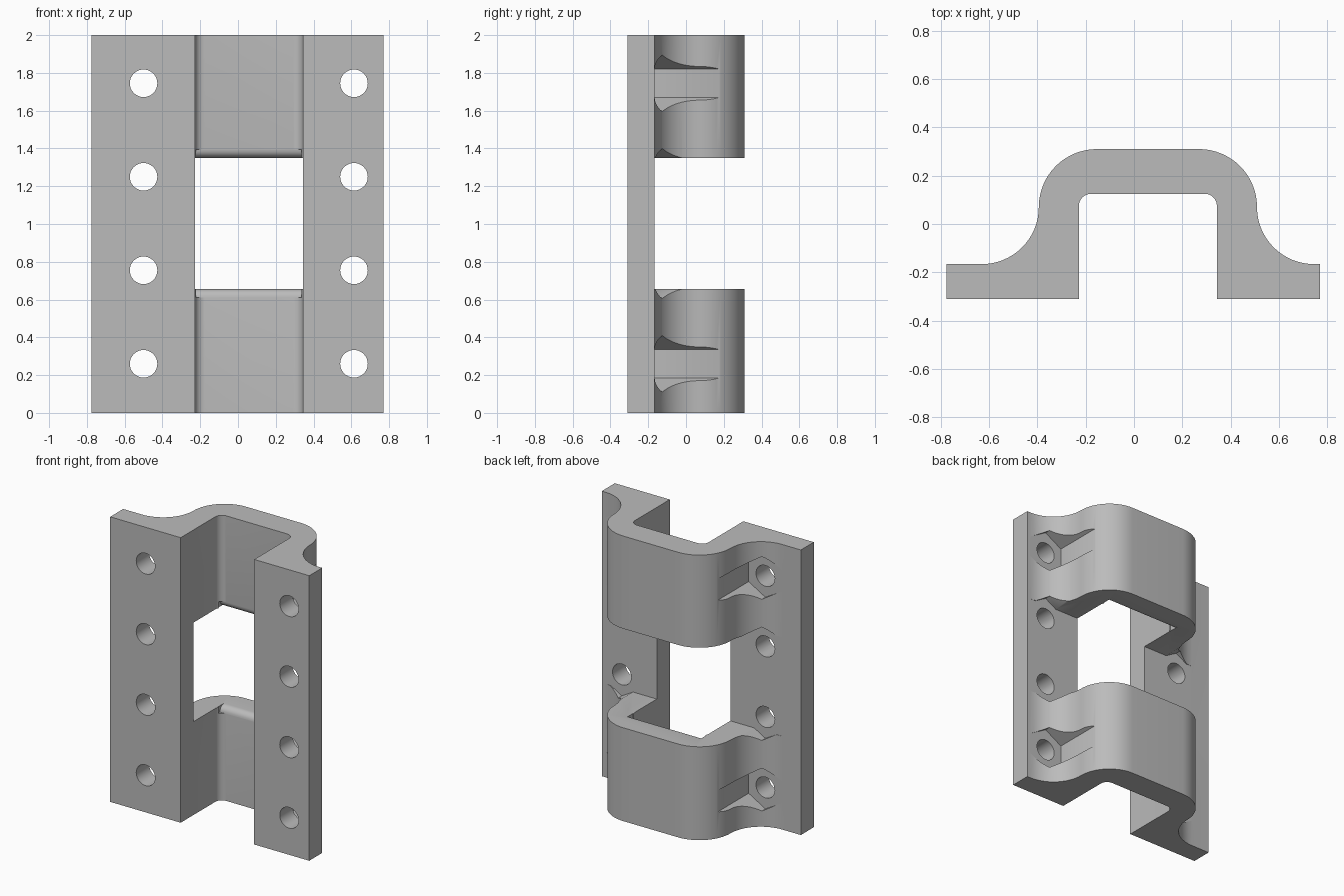
import bpy, math

if "Cube" in bpy.data.objects:
    bpy.data.objects.remove(bpy.data.objects["Cube"])

CX = 0.0575            # symmetry line of the arch
FLAT = -0.166          # rear face of the flanges
PLATE = bpy.data.materials.new("plain grey")
PLATE.diffuse_color = (0.5, 0.5, 0.5, 1)
PLATE.use_nodes = True
PLATE.node_tree.nodes["Principled BSDF"].inputs["Base Color"].default_value = PLATE.diffuse_color


def prism(name, pts, lo, hi, place):
    """Extrude a 2D outline from lo to hi; place(u, v, w) gives the 3D point."""
    n = len(pts)
    verts = [place(u, v, w) for w in (lo, hi) for u, v in pts]
    faces = [tuple(range(n))[::-1], tuple(range(n, 2 * n))]
    faces += [(i, (i + 1) % n, n + (i + 1) % n, n + i) for i in range(n)]
    mesh = bpy.data.meshes.new(name)
    mesh.from_pydata(verts, [], faces)
    obj = bpy.data.objects.new(name, mesh)
    bpy.context.collection.objects.link(obj)
    # make all normals point outward
    import bmesh
    bm = bmesh.new()
    bm.from_mesh(mesh)
    bmesh.ops.recalc_face_normals(bm, faces=bm.faces)
    bm.to_mesh(mesh)
    bm.free()
    return obj


def arc(cx, cy, r, a0, a1, n):
    angles = [math.radians(a0 + (a1 - a0) * i / n) for i in range(n + 1)]
    return [(cx + r * math.cos(a), cy + r * math.sin(a)) for a in angles]


def along_z(u, v, w):
    return (u, v, w)


def along_y(u, v, w):
    return (u, w, v)


def along_x(u, v, w):
    return (w, u, v)


def cut(target, cutter):
    mod = target.modifiers.new("cut", 'BOOLEAN')
    mod.operation, mod.solver, mod.object = 'DIFFERENCE', 'EXACT', cutter
    bpy.context.view_layer.objects.active = target
    bpy.ops.object.modifier_apply(modifier=mod.name)
    bpy.data.objects.remove(cutter)


# Bracket body: hat-shaped profile, left half then its mirror
left = [(-0.228, -0.31), (-0.775, -0.31), (-0.775, FLAT)]
left += arc(-0.63, 0.07, 0.236, -90, 0, 16)
left += arc(-0.154, 0.07, 0.24, 180, 90, 16)[1:]
inner = arc(-0.178, 0.075, 0.05, 90, 180, 8)
mirror = lambda pts: [(2 * CX - x, y) for x, y in reversed(pts)]
right = [(min(x, 0.77), y) for x, y in mirror(left)]
bracket = prism("bracket", left + right + mirror(inner) + inner, 0, 2, along_z)

# Central window, leaving only the flanges at mid height
Z0, Z1 = 0.655, 1.35
cut(bracket, prism("window", [(-1, FLAT), (1, FLAT), (1, 1), (-1, 1)], Z0, Z1, along_z))

# Rounded inner edges of both arches at the window
R = 0.045
for z, s in ((Z0, -1), (Z1, 1)):
    curve = [(0.125 + R - R * math.cos(a), z + s * (R - R * math.sin(a)))
             for a in (math.radians(90 * i / 6) for i in range(7))]
    outline = [(0.1, z + s * R)] + curve + [(0.125 + R, z - s * 0.02), (0.1, z - s * 0.02)]
    cut(bracket, prism("edge_round", outline, -0.228, 0.343, along_x))

# Bolt holes with hexagonal nut pockets behind
for x in (-0.5, 0.614):
    for z in (0.26, 0.755, 1.25, 1.745):
        cut(bracket, prism("pocket", arc(x, z, 0.15, 90, 390, 5), FLAT, 0.6, along_y))
        cut(bracket, prism("hole", arc(x, z, 0.073, 0, 348.75, 31), -0.5, 0.6, along_y))

# Finish
bracket.data.materials.clear()
bracket.data.materials.append(PLATE)
for p in bracket.data.polygons:
    p.material_index = 0
bracket.select_set(True)
bpy.context.view_layer.objects.active = bracket
bpy.ops.object.shade_smooth_by_angle(angle=math.radians(30))
